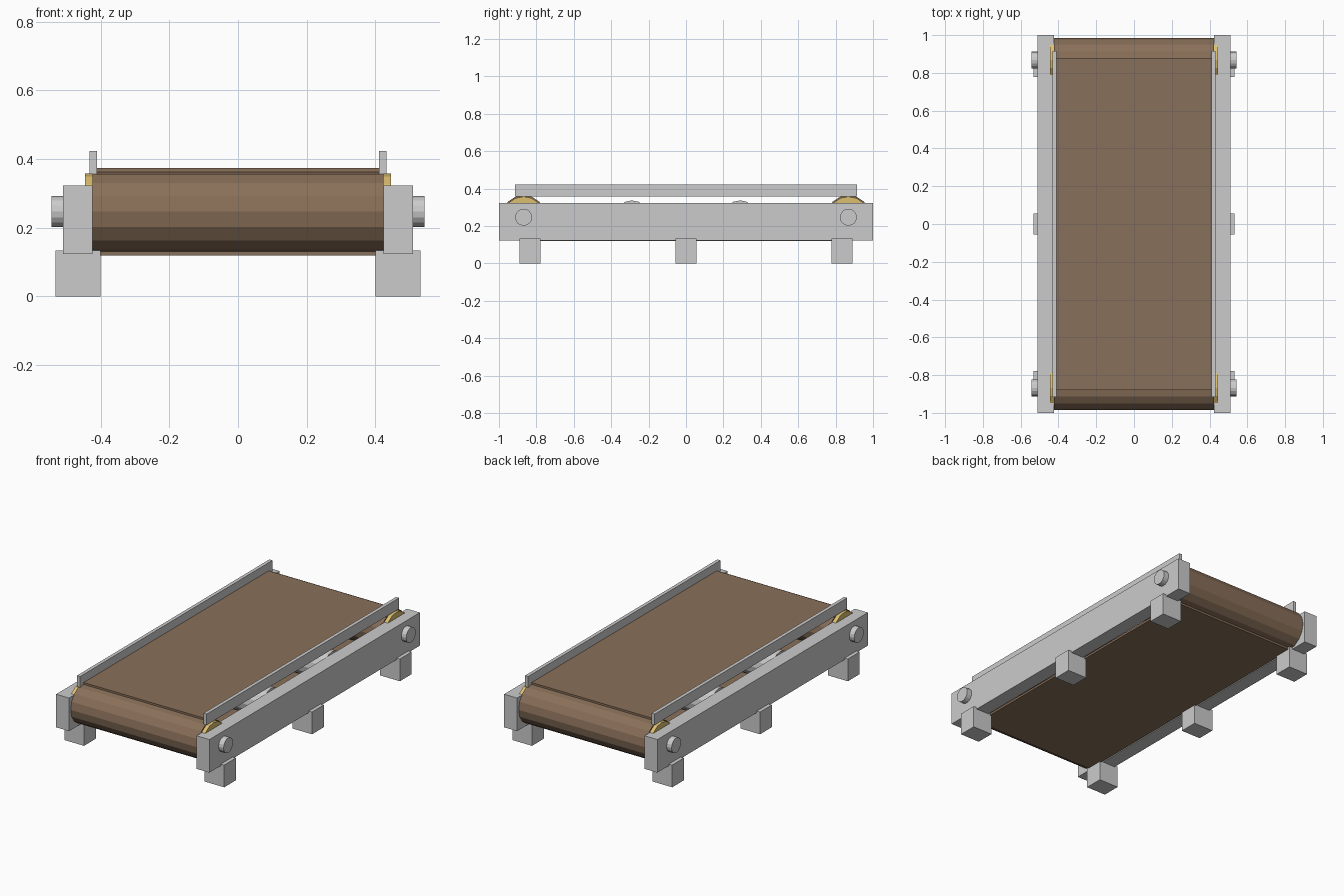
import bpy, math

if "Cube" in bpy.data.objects:
    bpy.data.objects.remove(bpy.data.objects["Cube"])


def material(name, color):
    m = bpy.data.materials.new(name)
    m.diffuse_color = color
    m.use_nodes = True
    m.node_tree.nodes["Principled BSDF"].inputs["Base Color"].default_value = m.diffuse_color
    return m


brown = material("belt_brown", (0.25, 0.16, 0.10, 1))
yellow = material("flange_yellow", (0.72, 0.52, 0.16, 1))


def box(name, x, y, z, mat=None):
    """Box given by (min, max) ranges on each axis."""
    c = [(a + b) / 2 for a, b in (x, y, z)]
    bpy.ops.mesh.primitive_cube_add(size=1, location=c)
    o = bpy.context.object
    o.name = name
    o.scale = [b - a for a, b in (x, y, z)]
    bpy.ops.object.transform_apply(location=False, rotation=False, scale=True)
    if mat:
        o.data.materials.append(mat)
    return o


def rod(name, x, y, z, r, mat=None, sides=16):
    """Flat-faced cylinder lying along x."""
    bpy.ops.mesh.primitive_cylinder_add(
        vertices=sides, radius=r, depth=x[1] - x[0],
        location=((x[0] + x[1]) / 2, y, z), rotation=(0, math.pi / 2, 0))
    o = bpy.context.object
    o.name = name
    if mat:
        o.data.materials.append(mat)
    return o


AXLE_Z, END_Y = 0.247, 0.868

# Belt: upper and lower runs
box("belt_top", (-0.412, 0.412), (-0.88, 0.88), (0.361, 0.374), brown)
box("belt_bottom", (-0.412, 0.412), (-0.88, 0.88), (0.119, 0.132), brown)

# End rollers carrying the belt, with axles through the frame
for end, y in (("front", -END_Y), ("rear", END_Y)):
    rod(end + "_roller", (-0.423, 0.423), y, AXLE_Z, 0.118, brown)
    rod(end + "_axle", (-0.543, 0.543), y, AXLE_Z, 0.045)

# Idler rollers inside the belt
for i, y in enumerate((-0.29, 0.29)):
    rod(f"idler_roller_{i + 1}", (-0.424, 0.424), y, AXLE_Z, 0.09)


def span(s, a, b):
    return (a, b) if s > 0 else (-b, -a)


for side, s in (("left", -1), ("right", 1)):
    # Side rails and guards
    box(side + "_frame_rail", span(s, 0.424, 0.51), (-1, 1), (0.124, 0.323))
    box(side + "_guard", span(s, 0.411, 0.432), (-0.915, 0.915), (0.357, 0.423))
    # Roller flanges
    for end, y in (("front", -END_Y), ("rear", END_Y)):
        rod(f"{side}_{end}_flange", span(s, 0.42, 0.446), y, AXLE_Z, 0.111, yellow)
    # Feet
    for pos, y in (("front", -0.835), ("middle", 0), ("rear", 0.835)):
        box(f"{side}_{pos}_foot", span(s, 0.401, 0.532),
            (y - 0.056, y + 0.056), (0, 0.134))
